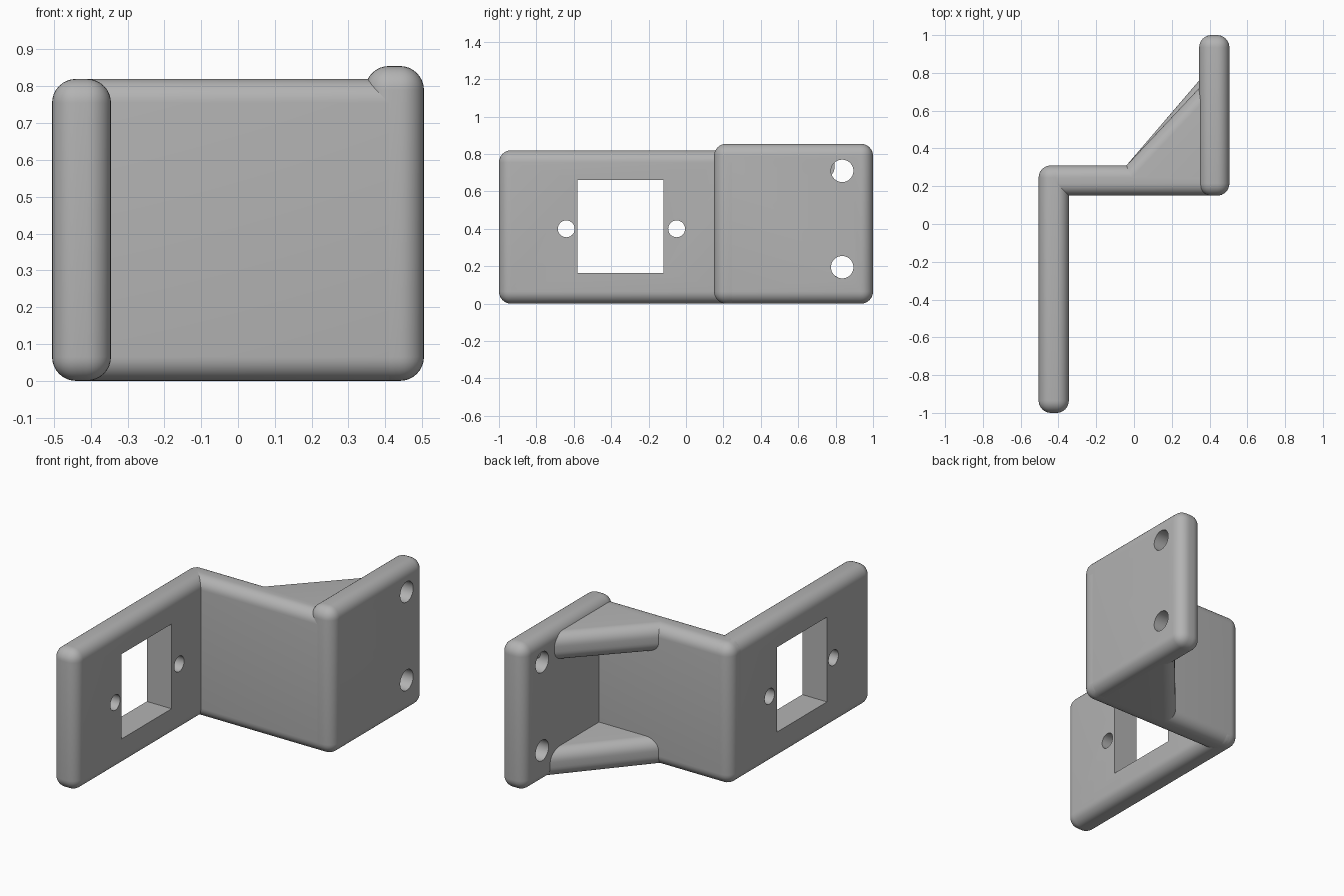
import bpy, bmesh, math
from mathutils import Matrix, Vector

if "Cube" in bpy.data.objects:
    bpy.data.objects.remove(bpy.data.objects["Cube"])

grey = bpy.data.materials.new("plain_grey")
grey.use_nodes = True
colour = (0.45, 0.45, 0.45, 1)
grey.diffuse_color = colour
grey.node_tree.nodes["Principled BSDF"].inputs["Base Color"].default_value = colour

RADIUS = 0.065


def make_object(name, bm):
    bmesh.ops.recalc_face_normals(bm, faces=bm.faces)
    mesh = bpy.data.meshes.new(name)
    bm.to_mesh(mesh)
    bm.free()
    mesh.materials.append(grey)
    obj = bpy.data.objects.new(name, mesh)
    bpy.context.collection.objects.link(obj)
    return obj


def add_box(bm, low, high):
    low, high = Vector(low), Vector(high)
    place = Matrix.Translation((low + high) / 2) @ Matrix.Diagonal((*(high - low), 1))
    bmesh.ops.create_cube(bm, size=1, matrix=place)


def round_edges(bm, edges):
    bmesh.ops.bevel(bm, geom=edges, offset=RADIUS, segments=8,
                    profile=0.5, affect='EDGES')


def smooth(obj):
    bpy.ops.object.select_all(action='DESELECT')
    obj.select_set(True)
    bpy.context.view_layer.objects.active = obj
    bpy.ops.object.shade_smooth_by_angle(angle=math.radians(30))


def plate(name, low, high):
    bm = bmesh.new()
    add_box(bm, low, high)
    round_edges(bm, bm.edges[:])
    return make_object(name, bm)


def cut(obj, x, holes, radius, window=None):
    """Cut round holes, and optionally a rectangular window, along x."""
    bm = bmesh.new()
    for y, z in holes:
        place = Matrix.Translation((x, y, z)) @ Matrix.Rotation(math.pi / 2, 4, 'Y')
        bmesh.ops.create_cone(bm, cap_ends=True, segments=40, radius1=radius,
                              radius2=radius, depth=0.4, matrix=place)
    if window:
        (y0, z0), (y1, z1) = window
        add_box(bm, (x - 0.2, y0, z0), (x + 0.2, y1, z1))
    cutter = make_object("hole_cutter", bm)
    cutter.hide_render = True
    mod = obj.modifiers.new("holes", 'BOOLEAN')
    mod.operation, mod.solver, mod.object = 'DIFFERENCE', 'EXACT', cutter
    bpy.context.view_layer.objects.active = obj
    bpy.ops.object.modifier_apply(modifier=mod.name)
    bpy.data.objects.remove(cutter)


def gusset(name, z0, z1, end_y):
    """Triangular brace whose sloping side has rounded long edges."""
    start, end = Vector((-0.04, 0.31)), Vector((0.345, end_y))
    step = (end - start) * 0.18
    a, b = start - step, end + step
    bm = bmesh.new()
    corners = [bm.verts.new((x, y, z0)) for x, y in (a, b, (b.x, a.y))]
    base = bm.faces.new(corners)
    bmesh.ops.extrude_face_region(bm, geom=[base])
    for v in bm.verts[3:] if hasattr(bm.verts, "ensure_lookup_table") else []:
        v.co.z = z1
    long_edges = [e for e in bm.edges
                  if abs(e.verts[0].co.x - e.verts[1].co.x) > 0.1
                  and abs(e.verts[0].co.y - e.verts[1].co.y) > 0.1]
    round_edges(bm, long_edges)
    return make_object(name, bm)


# Three plates forming the stepped bracket
socket_plate = plate("socket_plate", (-0.505, -1, 0), (-0.345, 0.31, 0.82))
cross_plate = plate("cross_plate", (-0.505, 0.15, 0), (0.505, 0.31, 0.82))
mount_plate = plate("mount_plate", (0.345, 0.15, 0), (0.505, 1, 0.855))

# Window with two screw holes, and two mounting holes
cut(socket_plate, -0.425, [(-0.64, 0.4), (-0.05, 0.4)], 0.045,
    ((-0.58, 0.165), (-0.12, 0.66)))
cut(mount_plate, 0.425, [(0.835, 0.71), (0.835, 0.195)], 0.06)

# Braces between the cross plate and the mounting plate
upper_gusset = gusset("upper_gusset", 0.66, 0.82, 0.72)
lower_gusset = gusset("lower_gusset", 0, 0.16, 0.76)

for part in (socket_plate, cross_plate, mount_plate, upper_gusset, lower_gusset):
    smooth(part)
